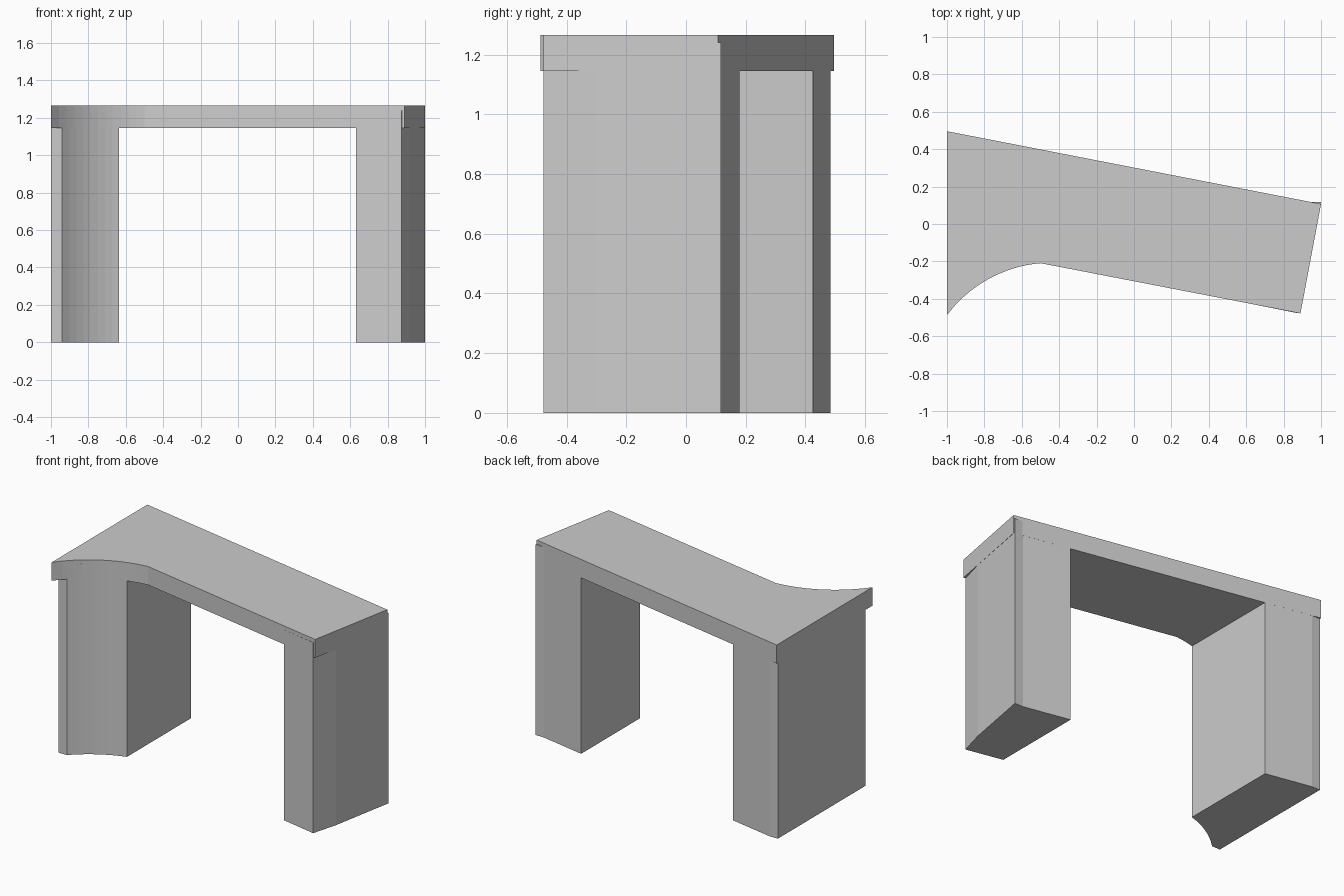
import bpy, bmesh, math

if "Cube" in bpy.data.objects:
    bpy.data.objects.remove(bpy.data.objects["Cube"])

LEG_TOP, SLAB_LOW, SLAB_TOP = 1.24, 1.145, 1.265


def prism(name, outline, z0, z1):
    """Extrude a plan outline (counter-clockwise) between two heights."""
    bm = bmesh.new()
    face = bm.faces.new([bm.verts.new((x, y, z0)) for x, y in outline])
    res = bmesh.ops.extrude_face_region(bm, geom=[face], use_keep_orig=True)
    top = [v for v in res["geom"] if isinstance(v, bmesh.types.BMVert)]
    bmesh.ops.translate(bm, verts=top, vec=(0, 0, z1 - z0))
    bmesh.ops.recalc_face_normals(bm, faces=bm.faces)
    mesh = bpy.data.meshes.new(name)
    bm.to_mesh(mesh)
    bm.free()
    obj = bpy.data.objects.new(name, mesh)
    bpy.context.collection.objects.link(obj)
    return obj


def scoop(x0, x1, n):
    """Points along the concave front curve from x0 to x1."""
    xs = [x0 + (x1 - x0) * i / n for i in range(n + 1)]
    return [(x, -0.907 + math.sqrt(0.49 - (x + 0.44) ** 2)) for x in xs]


# Slab with a scooped front-left corner
prism("top_slab", scoop(-1, -0.5, 12) + [(0.89, -0.478), (1, 0.107), (-1, 0.496)],
      SLAB_LOW, SLAB_TOP)

# Left leg follows the scoop and has a blunt outer edge
prism("left_leg", [(-1, -0.418)] + scoop(-0.94, -0.635, 8)
      + [(-0.635, 0.425), (-0.94, 0.484), (-1, 0.484)], 0, LEG_TOP)

# Right leg with a slightly bent outer side
prism("right_leg", [(0.63, -0.428), (0.875, -0.477), (0.921, -0.31), (1, 0.118),
                    (0.94, 0.118), (0.63, 0.179)], 0, LEG_TOP)
